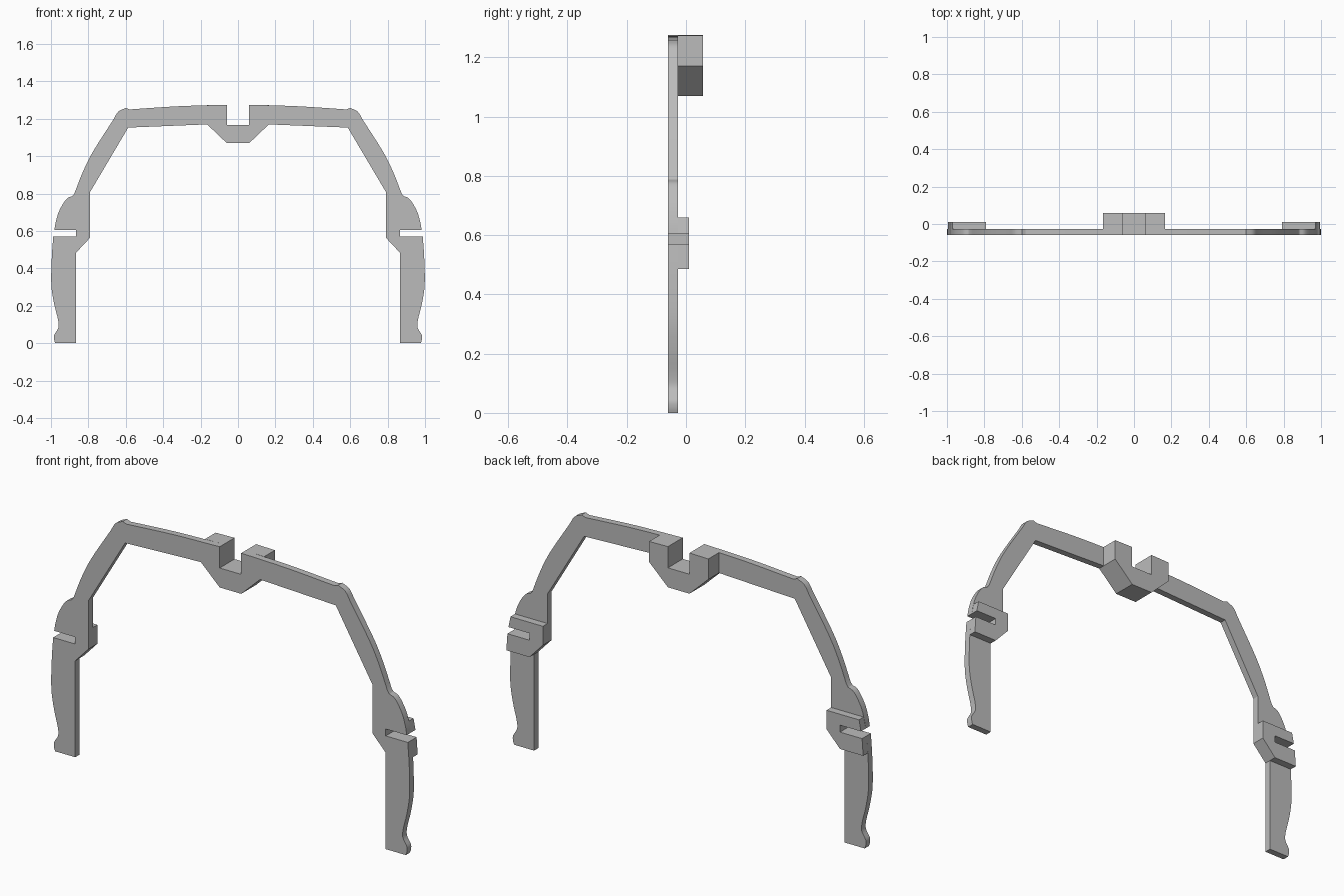
import bpy
import bmesh
import math
from mathutils import Vector

cube = bpy.data.objects.get("Cube")
if cube:
    bpy.data.objects.remove(cube, do_unlink=True)

grey = bpy.data.materials.new("plain grey")
grey.use_nodes = True
colour = (0.5, 0.5, 0.5, 1)
grey.diffuse_color = colour
grey.node_tree.nodes["Principled BSDF"].inputs["Base Color"].default_value = colour

FRONT, PLATE_BACK, PAD_BACK, BLOCK_BACK = -0.06, -0.027, 0.01, 0.058


def spline(points, steps=4):
    """Smooth curve through the given points (Catmull-Rom)."""
    p = [Vector(q) for q in points]
    p = [2 * p[0] - p[1]] + p + [2 * p[-1] - p[-2]]
    out = []
    for a, b, c, d in zip(p, p[1:], p[2:], p[3:]):
        for i in range(steps):
            t = i / steps
            out.append(tuple(0.5 * (2 * b + (c - a) * t + (2 * a - 5 * b + 4 * c - d) * t ** 2
                                    + (3 * b - a - 3 * c + d) * t ** 3)))
    return out + [tuple(points[-1])]


def flip(points):
    return [(-x, z) for x, z in reversed(points)]


def extrude(name, outline, y0, y1):
    """Closed x-z outline extruded along y."""
    bm = bmesh.new()
    face = bm.faces.new([bm.verts.new((x, y0, z)) for x, z in outline])
    grown = bmesh.ops.extrude_face_region(bm, geom=[face])
    for v in grown["geom"]:
        if isinstance(v, bmesh.types.BMVert):
            v.co.y = y1
    bmesh.ops.recalc_face_normals(bm, faces=bm.faces)
    mesh = bpy.data.meshes.new(name)
    bm.to_mesh(mesh)
    bm.free()
    mesh.materials.append(grey)
    obj = bpy.data.objects.new(name, mesh)
    bpy.context.collection.objects.link(obj)
    bpy.ops.object.select_all(action="DESELECT")
    obj.select_set(True)
    bpy.context.view_layer.objects.active = obj
    bpy.ops.object.shade_smooth_by_angle(angle=math.radians(25))
    return obj


# Edges of the left half of the frame, from the centre notch round to the centre underside
notch = [(0.06, 1.168)]
top_edge = spline([(0.06, 1.275), (0.32, 1.267), (0.58, 1.25)])
corner = spline([(0.60, 1.258), (0.64, 1.238), (0.667, 1.195)])
upper_arm = spline([(0.667, 1.195), (0.775, 1.025), (0.83, 0.915), (0.875, 0.8)])[1:]
shoulder = spline([(0.885, 0.787), (0.918, 0.77), (0.955, 0.71), (0.974, 0.65), (0.982, 0.605)])
slot = [(0.865, 0.605), (0.865, 0.57)]
leg_outside = spline([(0.988, 0.57), (0.996, 0.45), (0.998, 0.31), (0.983, 0.21),
                      (0.963, 0.13), (0.96, 0.085), (0.982, 0.045), (0.983, 0.02), (0.977, 0)])
inner_step = [(0.865, 0.485), (0.79, 0.565)]
arm_inside = [(0.79, 0.81), (0.587, 1.153)]
underside = [(0.165, 1.17), (0.06, 1.07)]

half = (notch + top_edge + corner + upper_arm + shoulder + slot + leg_outside
        + [(0.865, 0)] + inner_step + arm_inside + underside)
extrude("frame_plate", half + flip(half), FRONT, PLATE_BACK)

# Notched block behind the middle of the frame
block = notch + [(0.06, 1.275), (0.165, 1.273)] + underside
extrude("centre_block", block + flip(block), PLATE_BACK, BLOCK_BACK)

# Slotted pads behind each side
pad = [(0.79, 0.66), (0.971, 0.66), (0.982, 0.605)] + slot + [(0.988, 0.57), (0.994, 0.485)] + inner_step
extrude("left_slot_pad", pad, PLATE_BACK, PAD_BACK)
extrude("right_slot_pad", flip(pad), PLATE_BACK, PAD_BACK)
